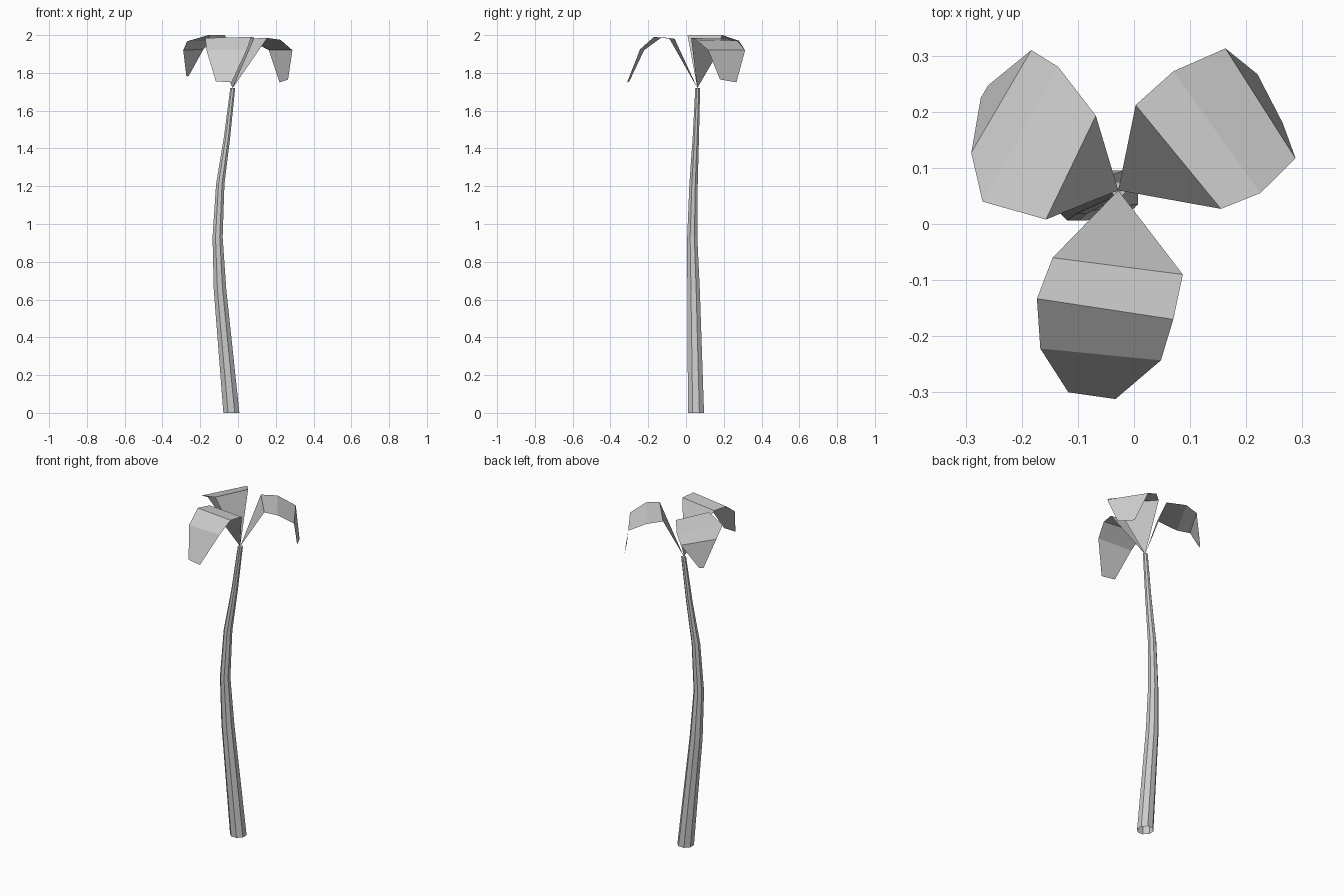
import bpy
import bmesh
import math
from mathutils import Vector

cube = bpy.data.objects.get("Cube")
if cube:
    bpy.data.objects.remove(cube, do_unlink=True)

SIDES = 8
GREY = (0.6, 0.6, 0.6, 1.0)
grey = bpy.data.materials.new("plain grey")
grey.use_nodes = True
grey.diffuse_color = GREY
grey.node_tree.nodes["Principled BSDF"].inputs["Base Color"].default_value = GREY


def finish(name, bm):
    mesh = bpy.data.meshes.new(name)
    bm.to_mesh(mesh)
    bm.free()
    mesh.materials.append(grey)
    obj = bpy.data.objects.new(name, mesh)
    bpy.context.collection.objects.link(obj)


# Trunk: a bent, tapering tube, open below and capped above
trunk_path = [  # x, y, z, radius
    (-0.035, 0.053, 0, 0.046), (-0.095, 0.040, 0.65, 0.036),
    (-0.108, 0.033, 0.93, 0.029), (-0.094, 0.040, 1.21, 0.024),
    (-0.058, 0.052, 1.46, 0.018), (-0.028, 0.062, 1.72, 0.014),
]
bm = bmesh.new()
rings = []
for x, y, z, r in trunk_path:
    angles = [math.tau * (i + 0.5) / SIDES for i in range(SIDES)]
    rings.append([bm.verts.new((x + r * math.cos(a), y + r * math.sin(a), z)) for a in angles])
for low, high in zip(rings, rings[1:]):
    for i in range(SIDES):
        j = (i + 1) % SIDES
        bm.faces.new((low[i], low[j], high[j], high[i]))
bm.faces.new(rings[-1])
finish("trunk", bm)


# Fronds: single sheets folded across, each row a left and a right edge point
def frond(name, rows):
    bm = bmesh.new()
    root = bm.verts.new(Vector((-0.028, 0.060, 1.72)))
    pairs = [[bm.verts.new(p) for p in row] for row in rows]
    bm.faces.new((root, *pairs[0]))
    for (a, b), (c, d) in zip(pairs, pairs[1:]):
        bm.faces.new((b, a, c, d))
    bmesh.ops.recalc_face_normals(bm, faces=bm.faces)
    bm.faces.ensure_lookup_table()
    bm.normal_update()
    if bm.faces[1].normal.z < 0:
        bmesh.ops.reverse_faces(bm, faces=bm.faces)
    finish(name, bm)


frond("front_frond", [
    ((-0.145, -0.06, 1.98), (0.087, -0.09, 1.985)),
    ((-0.173, -0.133, 1.985), (0.07, -0.17, 1.99)),
    ((-0.167, -0.222, 1.92), (0.048, -0.243, 1.925)),
    ((-0.117, -0.30, 1.755), (-0.033, -0.312, 1.75)),
])
frond("back_left_frond", [
    ((0.155, 0.027, 1.985), (0.003, 0.212, 1.98)),
    ((0.225, 0.055, 1.975), (0.07, 0.272, 1.97)),
    ((0.288, 0.117, 1.92), (0.163, 0.313, 1.92)),
    ((0.265, 0.18, 1.765), (0.22, 0.267, 1.75)),
])
frond("back_right_frond", [
    ((-0.068, 0.193, 2.0), (-0.157, 0.008, 2.0)),
    ((-0.135, 0.28, 1.97), (-0.27, 0.04, 1.967)),
    ((-0.183, 0.31, 1.925), (-0.29, 0.127, 1.92)),
    ((-0.26, 0.247, 1.785), (-0.273, 0.225, 1.78)),
])
